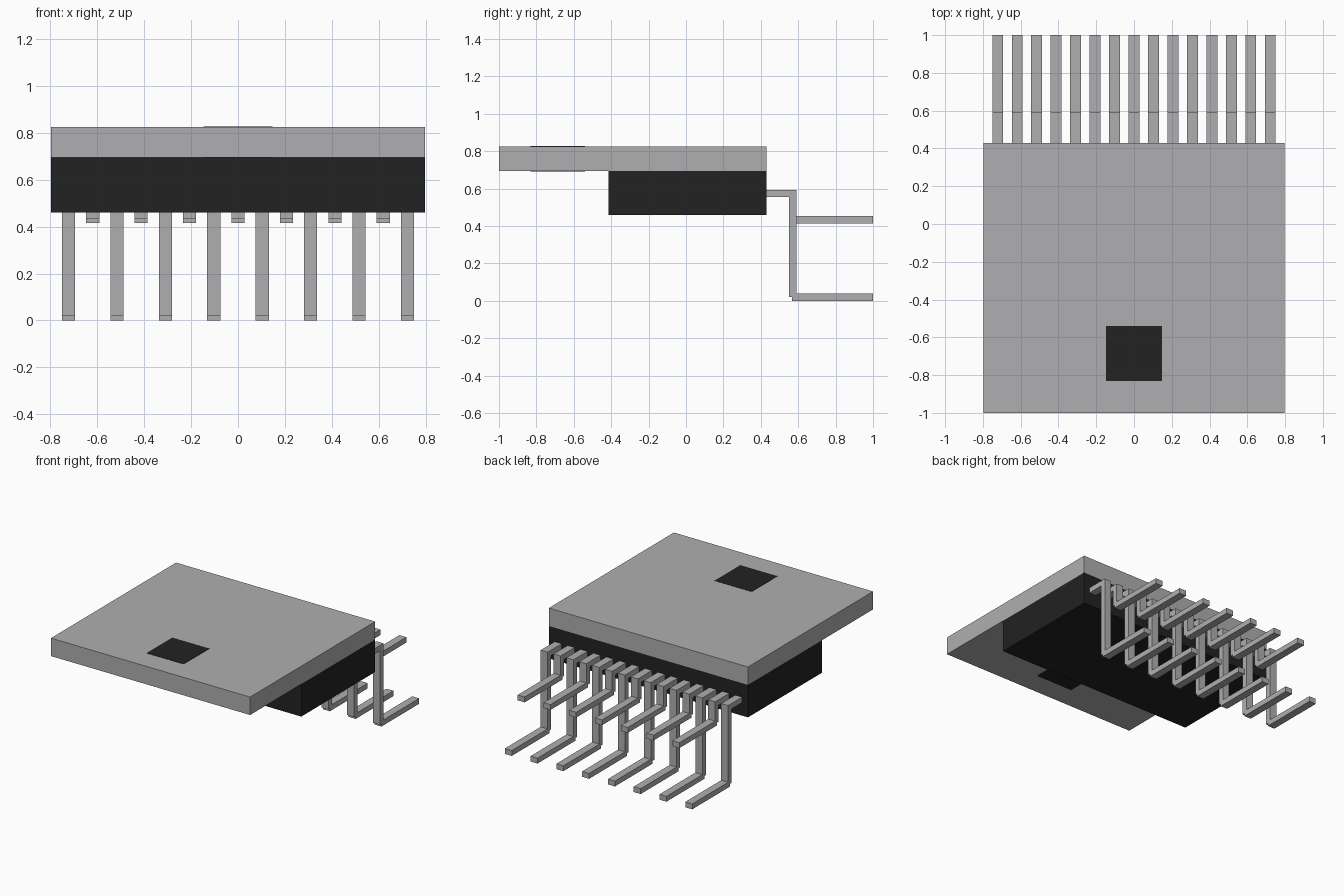
import bpy
import bmesh

if "Cube" in bpy.data.objects:
    bpy.data.objects.remove(bpy.data.objects["Cube"])


def material(name, value):
    m = bpy.data.materials.new(name)
    m.diffuse_color = (*value, 1)
    m.use_nodes = True
    m.node_tree.nodes["Principled BSDF"].inputs["Base Color"].default_value = m.diffuse_color
    return m


metal = material("grey metal", (0.43, 0.43, 0.44))
plastic = material("black plastic", (0.016, 0.016, 0.016))


def extrude_x(name, profile, x0, x1, mat):
    """Closed solid from a (y, z) profile swept along x."""
    bm = bmesh.new()
    face = bm.faces.new([bm.verts.new((x0, y, z)) for y, z in profile])
    out = bmesh.ops.extrude_face_region(bm, geom=[face])
    moved = [g for g in out["geom"] if isinstance(g, bmesh.types.BMVert)]
    bmesh.ops.translate(bm, verts=moved, vec=(x1 - x0, 0, 0))
    bmesh.ops.recalc_face_normals(bm, faces=bm.faces)
    mesh = bpy.data.meshes.new(name)
    bm.to_mesh(mesh)
    bm.free()
    mesh.materials.append(mat)
    obj = bpy.data.objects.new(name, mesh)
    bpy.context.collection.objects.link(obj)
    return obj


def box(name, x0, x1, y0, y1, z0, z1, mat):
    return extrude_x(name, [(y0, z0), (y1, z0), (y1, z1), (y0, z1)], x0, x1, mat)


# Metal tab, moulded body, and the dark square insert through the tab
box("heat_tab", -0.797, 0.797, -1, 0.43, 0.695, 0.825, metal)
box("body", -0.797, 0.797, -0.415, 0.43, 0.46, 0.695, plastic)
box("mounting_insert", -0.148, 0.148, -0.832, -0.54, 0.693, 0.827, plastic)

# Fifteen bent pins, alternating long and short
PITCH, HALF_WIDTH = 0.1032, 0.028
for i in range(15):
    x = (i - 7) * PITCH
    name, b = ("long_pin", 0.0) if i % 2 == 0 else ("short_pin", 0.415)
    profile = [(0.43, 0.555), (0.55, 0.555), (0.55, b + 0.02), (0.568, b + 0.02),
               (0.568, b), (1, b), (1, b + 0.039), (0.59, b + 0.039),
               (0.59, 0.594), (0.43, 0.594)]
    extrude_x(name, profile, x - HALF_WIDTH, x + HALF_WIDTH, metal)
